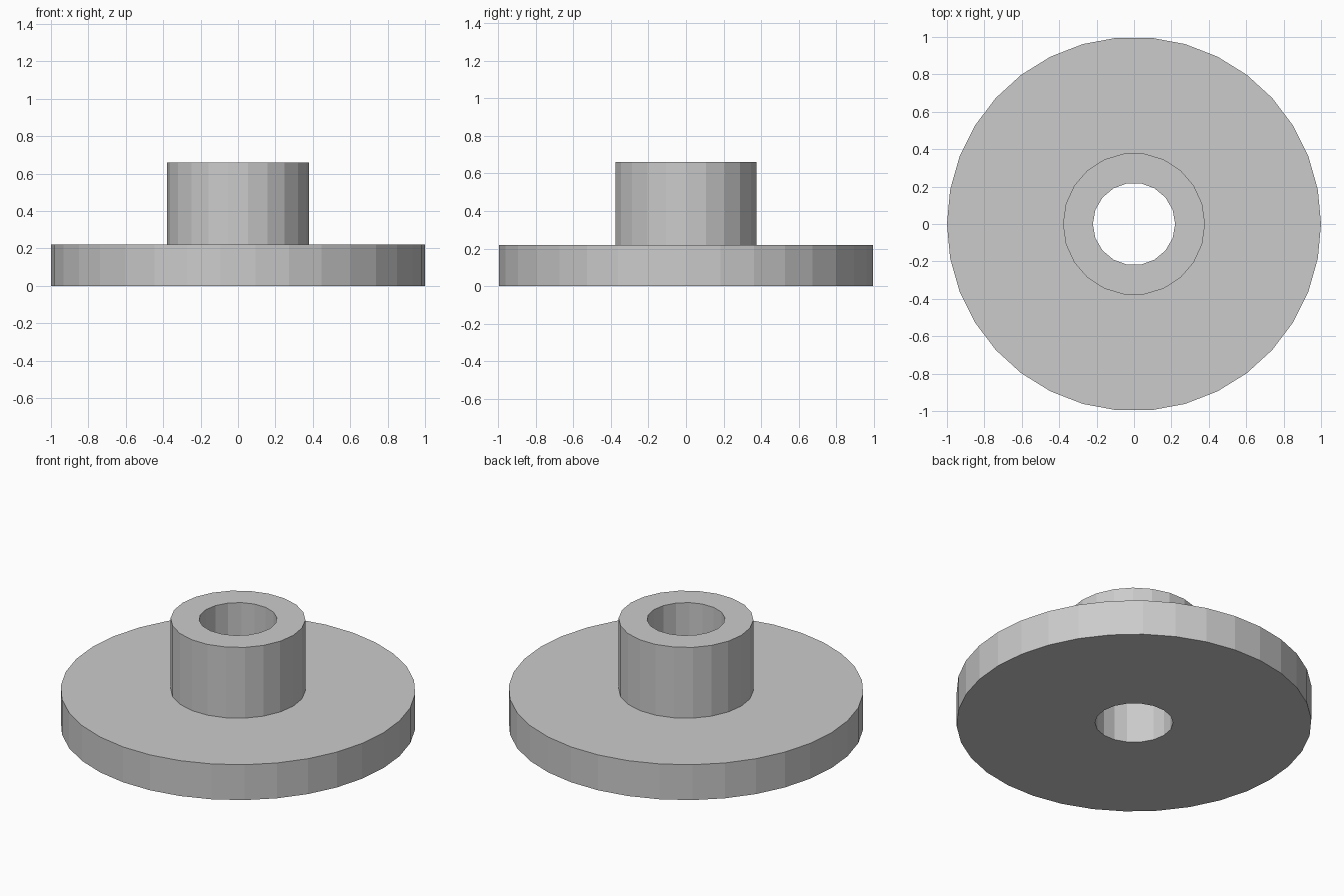
import bpy
import bmesh
from math import cos, sin, tau

if "Cube" in bpy.data.objects:
    bpy.data.objects.remove(bpy.data.objects["Cube"])


def prism(name, radius, sides, z0, z1):
    """Flat-shaded polygonal cylinder with a corner on the +x axis."""
    bm = bmesh.new()
    ring = [bm.verts.new((radius * cos(tau * i / sides), radius * sin(tau * i / sides), z0))
            for i in range(sides)]
    base = bm.faces.new(ring)
    ext = bmesh.ops.extrude_face_region(bm, geom=[base], use_keep_orig=True)
    top = [v for v in ext["geom"] if isinstance(v, bmesh.types.BMVert)]
    bmesh.ops.translate(bm, verts=top, vec=(0, 0, z1 - z0))
    bmesh.ops.recalc_face_normals(bm, faces=bm.faces)
    mesh = bpy.data.meshes.new(name)
    bm.to_mesh(mesh)
    bm.free()
    obj = bpy.data.objects.new(name, mesh)
    bpy.context.collection.objects.link(obj)
    return obj


def boolean(target, helper, operation):
    mod = target.modifiers.new(helper.name, 'BOOLEAN')
    mod.operation = operation
    mod.solver = 'EXACT'
    mod.object = helper
    helper.hide_render = True
    helper.hide_set(True)


# Wide disc with a raised hub on top
flange = prism("flange_with_hub", 1.0, 34, 0.0, 0.22)
hub = prism("hub_helper", 0.38, 22, 0.1, 0.66)
boolean(flange, hub, 'UNION')

# Bore through the whole part
bore = prism("bore_cutter", 0.22, 18, -0.2, 0.9)
boolean(flange, bore, 'DIFFERENCE')

# Apply the cuts and drop the helpers
bpy.context.view_layer.update()
depsgraph = bpy.context.evaluated_depsgraph_get()
result = bpy.data.meshes.new_from_object(flange.evaluated_get(depsgraph))
flange.modifiers.clear()
flange.data = result
for helper in (hub, bore):
    bpy.data.objects.remove(helper)
